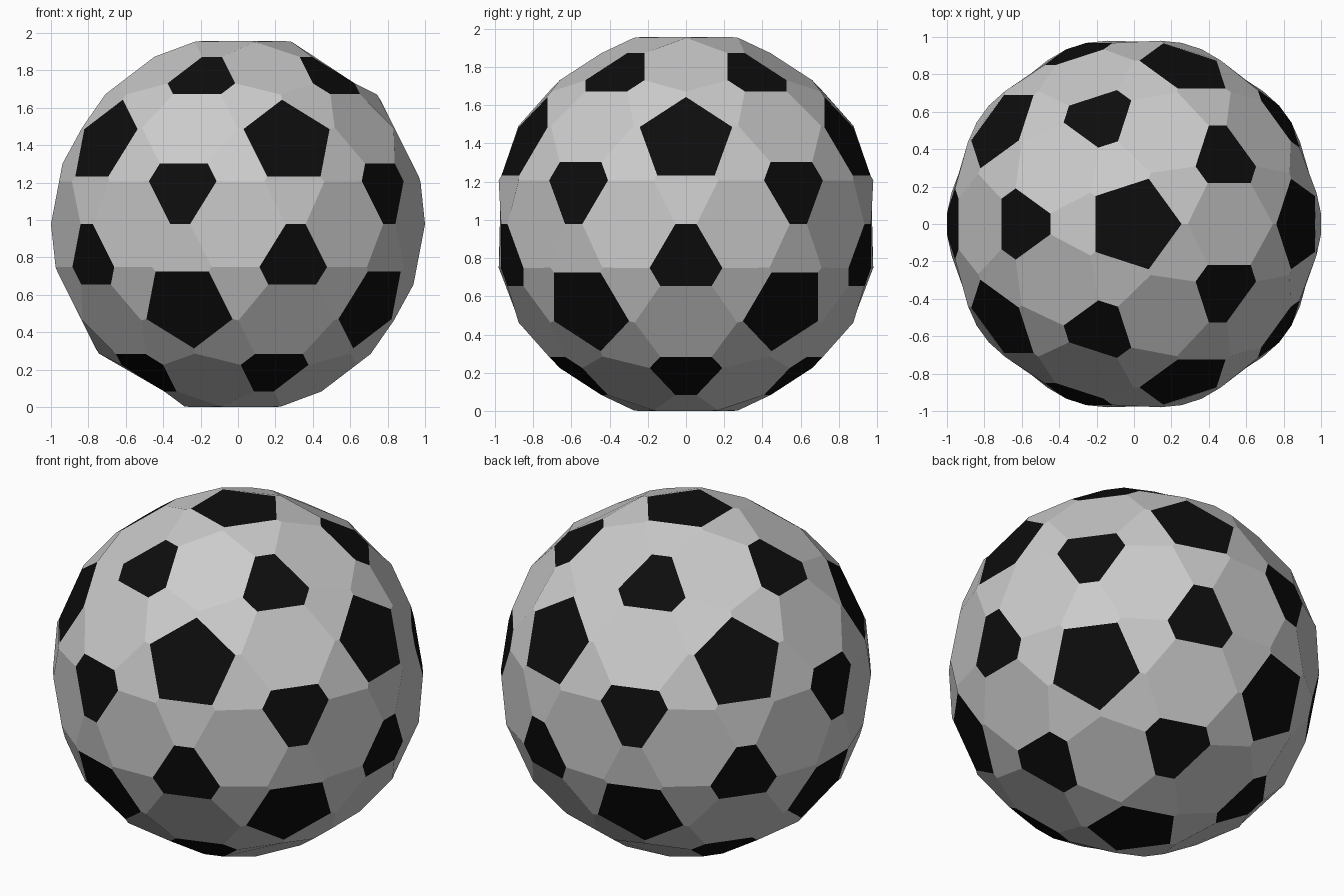
import bpy, bmesh, math
from mathutils import Vector, Matrix

if "Cube" in bpy.data.objects:
    bpy.data.objects.remove(bpy.data.objects["Cube"])

# Icosahedral symmetry: 5-fold turn about z, half turn about an edge axis, mirror in y
edge_axis = Vector((0.52573, 0, 0.85065))
GENS = [Matrix.Rotation(math.radians(72), 3, 'Z'),
        Matrix.Rotation(math.pi, 3, edge_axis),
        Matrix.Diagonal((1, -1, 1))]


def orbit(p):
    pts = [Vector(p)]
    for q in pts:                      # list grows while it is walked
        for g in GENS:
            r = g @ q
            if all((r - s).length > 1e-3 for s in pts):
                pts.append(r)
    return pts


# Three corner families: pentagon corners, seam peaks, small hexagon corners
corners = (orbit((0.2545, 0, 0.978)) + orbit((0.287, 0, 0.9745))
           + orbit((1.0, 0.0555, 0)))
HALF_HEIGHT = 0.978


def panels(name, groups, mat=None):
    """One flat panel per axis, joining the nearest corners around it."""
    bm = bmesh.new()
    verts = [bm.verts.new(c + Vector((0, 0, HALF_HEIGHT))) for c in corners]
    for axis, sides in groups:
        for n in orbit(axis):
            n.normalize()
            near = sorted(range(len(corners)),
                          key=lambda i: -corners[i].normalized().dot(n))[:sides]
            u = n.orthogonal().normalized()
            w = n.cross(u)
            near.sort(key=lambda i: math.atan2(corners[i].dot(w), corners[i].dot(u)))
            bm.faces.new([verts[i] for i in near])
    bmesh.ops.delete(bm, geom=[v for v in bm.verts if not v.link_faces], context='VERTS')
    me = bpy.data.meshes.new(name)
    bm.to_mesh(me)
    bm.free()
    if mat:
        me.materials.append(mat)
    ob = bpy.data.objects.new(name, me)
    bpy.context.collection.objects.link(ob)


black = bpy.data.materials.new("black")
black.diffuse_color = (0.004, 0.004, 0.004, 1)
black.use_nodes = True
black.node_tree.nodes["Principled BSDF"].inputs["Base Color"].default_value = black.diffuse_color

# Dark pentagons and small hexagons
panels("dark_panels", [((0, 0, 1), 5), ((0.98225, 0, -0.18759), 6)], black)
# Pale hexagons: on the edge axes and between each pentagon and small hexagon
panels("pale_panels", [(edge_axis, 6), ((-0.335, 0, 0.942), 6)])
